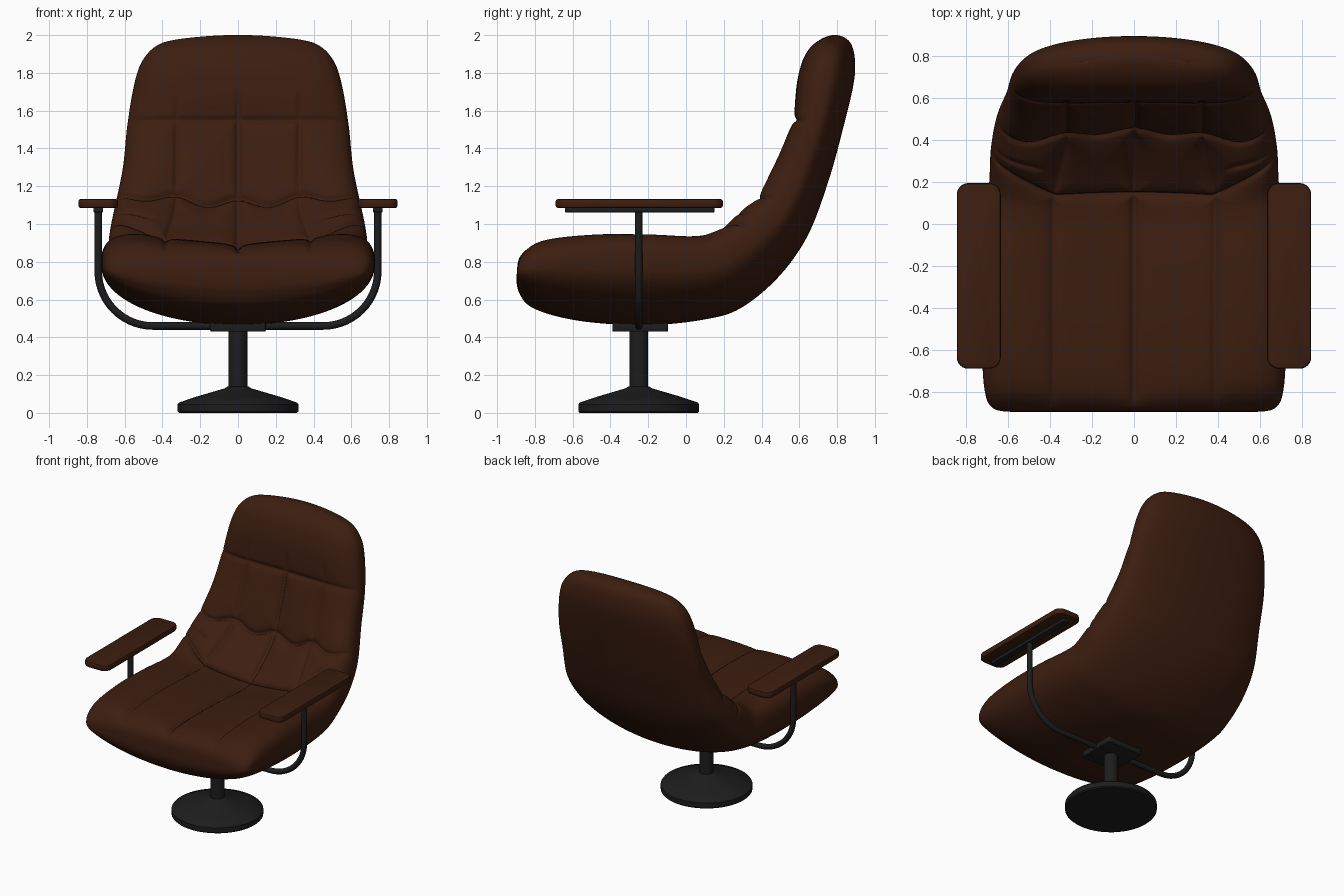
import bpy, bmesh
from math import sin, cos, pi, exp, sqrt
from mathutils import Vector

if "Cube" in bpy.data.objects:
    bpy.data.objects.remove(bpy.data.objects["Cube"])


def material(name, rgb):
    m = bpy.data.materials.new(name)
    m.diffuse_color = (*rgb, 1)
    m.use_nodes = True
    m.node_tree.nodes["Principled BSDF"].inputs["Base Color"].default_value = m.diffuse_color
    return m


LEATHER = material("brown_leather", (0.045, 0.0125, 0.005))
METAL = material("black_metal", (0.012, 0.012, 0.0125))


def finish(name, bm, mat, angle=0.6):
    bmesh.ops.recalc_face_normals(bm, faces=bm.faces)
    me = bpy.data.meshes.new(name)
    bm.to_mesh(me)
    bm.free()
    ob = bpy.data.objects.new(name, me)
    bpy.context.collection.objects.link(ob)
    me.materials.append(mat)
    bpy.ops.object.select_all(action='DESELECT')
    bpy.context.view_layer.objects.active = ob
    ob.select_set(True)
    bpy.ops.object.shade_smooth_by_angle(angle=angle)
    return ob


def box(name, lo, hi, mat, corner, edge):
    """Box with rounded vertical corners and softened edges."""
    lo, hi = Vector(lo), Vector(hi)
    bm = bmesh.new()
    bmesh.ops.create_cube(bm, size=1)
    for v in bm.verts:
        v.co = Vector([(lo[i] + hi[i]) / 2 + v.co[i] * (hi[i] - lo[i]) for i in range(3)])
    upright = [e for e in bm.edges if abs(e.verts[0].co.z - e.verts[1].co.z) > 1e-4]
    bmesh.ops.bevel(bm, geom=upright, offset=corner, segments=6, profile=0.5, affect='EDGES')
    rims = [e for e in bm.edges if abs(e.verts[0].co.z - e.verts[1].co.z) < 1e-4]
    bmesh.ops.bevel(bm, geom=rims, offset=edge, segments=2, profile=0.5, affect='EDGES')
    return finish(name, bm, mat)


# Padded shell: stations from the front nose, under the sitter, to the top of the back
# inner y, inner z, outer y, outer z, half width, edge fraction, side wrap
STATIONS = [
    (-.895, .75, -.895, .75, .57, .50, .00),
    (-.87, .835, -.885, .64, .675, .40, .02),
    (-.76, .875, -.80, .55, .715, .30, .10),
    (-.50, .885, -.55, .485, .725, .25, .15),
    (-.20, .875, -.20, .465, .72, .23, .17),
    (.05, .86, .10, .495, .705, .23, .18),
    (.17, .89, .29, .555, .69, .25, .18),
    (.31, .99, .49, .72, .682, .29, .18),
    (.43, 1.12, .645, .94, .655, .34, .16),
    (.51, 1.33, .755, 1.23, .61, .40, .09),
    (.575, 1.55, .83, 1.50, .585, .44, .05),
    (.61, 1.78, .885, 1.73, .545, .46, .03),
    (.655, 1.91, .895, 1.86, .495, .48, .01),
    (.72, 1.98, .87, 1.96, .405, .50, .00),
    (.80, 2.00, .80, 2.00, .26, .50, .00),
]


def station(s):
    """Catmull-Rom through the table; inner and outer lines join smoothly at the ends."""
    n = len(STATIONS)
    i = min(int(s), n - 2)
    t = s - i

    def get(k):
        if 0 <= k < n:
            return STATIONS[k]
        q = STATIONS[1] if k < 0 else STATIONS[n - 2]
        return (q[2], q[3], q[0], q[1]) + tuple(STATIONS[0 if k < 0 else n - 1][4:])
    a, b, c, d = (get(i + k) for k in (-1, 0, 1, 2))
    return [0.5 * (2 * q + (r - p) * t + (2 * p - 5 * q + 4 * r - u) * t * t
                   + (3 * q - p - 3 * r + u) * t ** 3) for p, q, r, u in zip(a, b, c, d)]


def groove(d, width):
    """Soft pillow valley with a narrow seam at its bottom."""
    return .6 * exp(-(sqrt(d * d + 4e-5) - .0063) / width) + .4 * exp(-(d / .011) ** 2)


def ramp(a, b, x):
    t = max(0, min(1, (x - a) / (b - a)))
    return t * t * (3 - 2 * t)


def tufting(x, s):
    """Depth of the seams at a point of the inner surface."""
    ax = abs(x)
    lower = 5.75 + 4.2 * max(0, ax - .37)          # seat crease, bending up at the sides
    lines = ((lower, .055), (8.0 + .25 * cos(ax * 9.5) ** 2 - .12, .048), (10.0, .034))
    d = max(depth * groove((s - line) * .2, .05) for line, depth in lines)
    fade = ramp(.7, 2, s) * (1 - ramp(9.9, 10.8, s))
    side = .385 - .06 * ramp(5.5, 8, s)
    d = max(d, fade * .04 * groove(ax, .045), fade * .03 * groove(ax - side, .045))
    # slanting side fold between the two lower creases
    d = max(d, .022 * ramp(.4, .5, ax) * groove((s - lower - .9 + 2 * (ax - .4)) * .2, .03))
    return d - .016 * ramp(.5, 2, s) * (1 - ramp(11.5, 13.5, s))


NS, NI, NO = 300, 170, 50
bm = bmesh.new()
rows = []
for j in range(NS + 1):
    s = (len(STATIONS) - 1) * j / NS
    iy, iz, oy, oz, w, e, wrap = station(s)
    pin, pout = Vector((0, iy, iz)), Vector((0, oy, oz))
    edge = pin.lerp(pout, e)
    up = (pin - pout).normalized() if (pin - pout).length > 1e-5 else Vector((0, 0, 0))
    top = ramp(10.5, 14, s)
    square = .95 - .15 * ramp(7, 10, s)            # the back is flatter behind than the seat
    row = []
    for k in range(NI):                            # padded inner side
        c = sin(-pi / 2 + pi * k / NI)
        f = max(0, 1 - abs(c) ** 2.7) ** (1 / 2.7)
        p = edge + (pin - edge) * f + up * (wrap * c * c * f - tufting(c * w, s) * f)
        row.append(bm.verts.new((c * w, p.y - .03 * top * c * c, p.z - .018 * top * c * c)))
    for k in range(NO):                            # smooth outer side
        a = pi / 2 - pi * k / NO
        c = sin(a)
        p = edge + (pout - edge) * max(0, cos(a)) ** square
        row.append(bm.verts.new((c * w, p.y - .03 * top * c * c, p.z - .018 * top * c * c)))
    rows.append(row)
for r0, r1 in zip(rows, rows[1:]):
    for k in range(NI + NO):
        m = (k + 1) % (NI + NO)
        bm.faces.new((r0[k], r0[m], r1[m], r1[k]))
bmesh.ops.remove_doubles(bm, verts=rows[0] + rows[-1], dist=0.0005)
finish("padded_seat_shell", bm, LEATHER, 3.1)

# Armrests with the metal strips beneath
for side, sx in (("left", -1), ("right", 1)):
    xs = sorted((sx * .635, sx * .845))
    box(side + "_armrest", (xs[0], -.69, 1.085), (xs[1], .195, 1.132), LEATHER, .055, .012)
    xs = sorted((sx * .715, sx * .765))
    box(side + "_armrest_strip", (xs[0], -.64, 1.062), (xs[1], .15, 1.088), METAL, .01, .003)

# Bent tube carrying both armrests
AXIS_Y = -.25
half = [(.74, 1.075)] + [(.45 + .29 * cos(a), .75 - .29 * sin(a))
                         for a in (pi / 2 * i / 14 for i in range(15))]
path = half + [(-x, z) for x, z in reversed(half)]
bm = bmesh.new()
rings = []
for i, (x, z) in enumerate(path):
    a, b = path[max(0, i - 1)], path[min(len(path) - 1, i + 1)]
    t = Vector((b[0] - a[0], 0, b[1] - a[1])).normalized()
    n = Vector((-t.z, 0, t.x))
    rings.append([bm.verts.new(Vector((x, AXIS_Y, z)) + .02 * (n * cos(q) + Vector((0, sin(q), 0))))
                  for q in (2 * pi * k / 16 for k in range(16))])
for r0, r1 in zip(rings, rings[1:]):
    for k in range(16):
        bm.faces.new((r0[k], r0[k - 1], r1[k - 1], r1[k]))
bm.faces.new(rings[0])
bm.faces.new(rings[-1])
finish("armrest_tube", bm, METAL)

# Mounting plate under the seat
box("mounting_plate", (-.147, AXIS_Y - .14, .43), (.147, AXIS_Y + .155, .478), METAL, .015, .006)


def lathe(name, profile, mat, seg=64):
    bm = bmesh.new()
    vs = [bm.verts.new((r, 0, z)) for r, z in profile]
    es = [bm.edges.new(p) for p in zip(vs, vs[1:])]
    bmesh.ops.spin(bm, geom=vs + es, cent=(0, 0, 0), axis=(0, 0, 1), angle=2 * pi, steps=seg)
    bmesh.ops.remove_doubles(bm, verts=bm.verts, dist=0.0002)
    ob = finish(name, bm, mat)
    ob.location.y = AXIS_Y


# Swivel column and round foot
lathe("column", [(0, .10), (.05, .10), (.05, .435), (0, .435)], METAL, 32)
lathe("round_foot", [(0, 0), (.312, 0), (.32, .008), (.32, .045), (.312, .055), (.22, .086),
                     (.07, .13), (.055, .14), (0, .14)], METAL)
